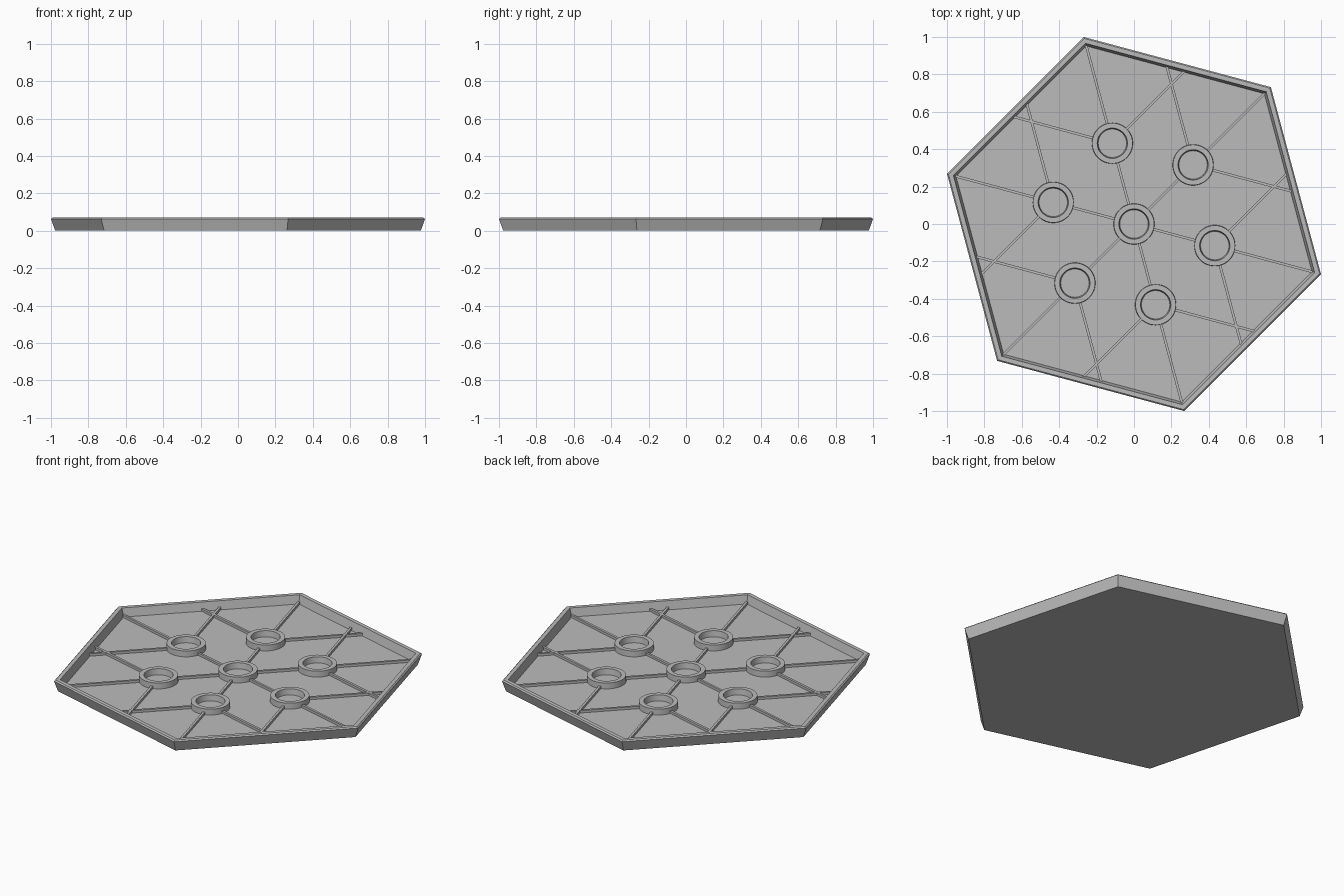
import bpy, bmesh
from math import cos, sin, radians, tau
from mathutils import Matrix, Vector

if "Cube" in bpy.data.objects:
    bpy.data.objects.remove(bpy.data.objects["Cube"])

FLOOR = 0.02
TURN = radians(45)      # direction of one hexagon corner
RING_DIST = 0.447       # distance of outer rings from the centre

grey = bpy.data.materials.new("plain_grey")
grey.use_nodes = True
grey.diffuse_color = (0.5, 0.5, 0.5, 1)
grey.node_tree.nodes["Principled BSDF"].inputs["Base Color"].default_value = (0.5, 0.5, 0.5, 1)


def finish(name, bm):
    bmesh.ops.recalc_face_normals(bm, faces=bm.faces)
    mesh = bpy.data.meshes.new(name)
    bm.to_mesh(mesh)
    bm.free()
    mesh.materials.append(grey)
    obj = bpy.data.objects.new(name, mesh)
    bpy.context.collection.objects.link(obj)
    return obj


def lathe(name, profile, sides, turn=0, capped=False):
    """Sweep (radius, height) points around z; capped closes both ends."""
    bm = bmesh.new()
    rows = [[bm.verts.new((r * cos(turn + tau * i / sides), r * sin(turn + tau * i / sides), z))
             for i in range(sides)] for r, z in profile]
    pairs = list(zip(rows, rows[1:]))
    if capped:
        bm.faces.new(rows[0])
        bm.faces.new(rows[-1])
    else:
        pairs.append((rows[-1], rows[0]))
    for a, b in pairs:
        for i in range(sides):
            j = (i + 1) % sides
            bm.faces.new((a[i], a[j], b[j], b[i]))
    return finish(name, bm)


def rib(name, origin, angle, start, end):
    """Thin raised bar lying on the floor."""
    bm = bmesh.new()
    bmesh.ops.create_cube(bm, size=1)
    bm.transform(Matrix.Translation((origin.x, origin.y, FLOOR))
                 @ Matrix.Rotation(angle, 4, "Z")
                 @ Matrix.Translation(((start + end) / 2, 0, 0.005))
                 @ Matrix.Diagonal((end - start, 0.014, 0.02, 1)))
    return finish(name, bm)


def ring(name, origin):
    """Round socket with a slightly tapered hole."""
    obj = lathe(name, [(0.11, FLOOR - 0.005), (0.108, 0.055), (0.081, 0.055),
                       (0.075, FLOOR - 0.005)], 48)
    obj.location = (origin.x, origin.y, 0)
    bpy.ops.object.select_all(action="DESELECT")
    obj.select_set(True)
    bpy.context.view_layer.objects.active = obj
    bpy.ops.object.shade_smooth_by_angle(angle=radians(30))


# Hexagonal tray with flared wall and chamfered rim
lathe("tray", [(1.012, 0), (1.035, 0.063), (1.027, 0.07), (1.0, 0.07), (0.985, FLOOR)],
      6, TURN, capped=True)

# Sockets and ribs
centre = Vector((0, 0))
ring("centre_ring", centre)
for k in range(6):
    angle = TURN + k * tau / 6
    spot = RING_DIST * Vector((cos(angle), sin(angle)))
    ring(f"outer_ring_{k + 1}", spot)
    rib(f"inner_rib_{k + 1}", centre, angle, 0.09, RING_DIST - 0.09)
    for label, swing in (("right", -60), ("corner", 0), ("left", 60)):
        rib(f"{label}_rib_{k + 1}", spot, angle + radians(swing), 0.09, 0.547)
